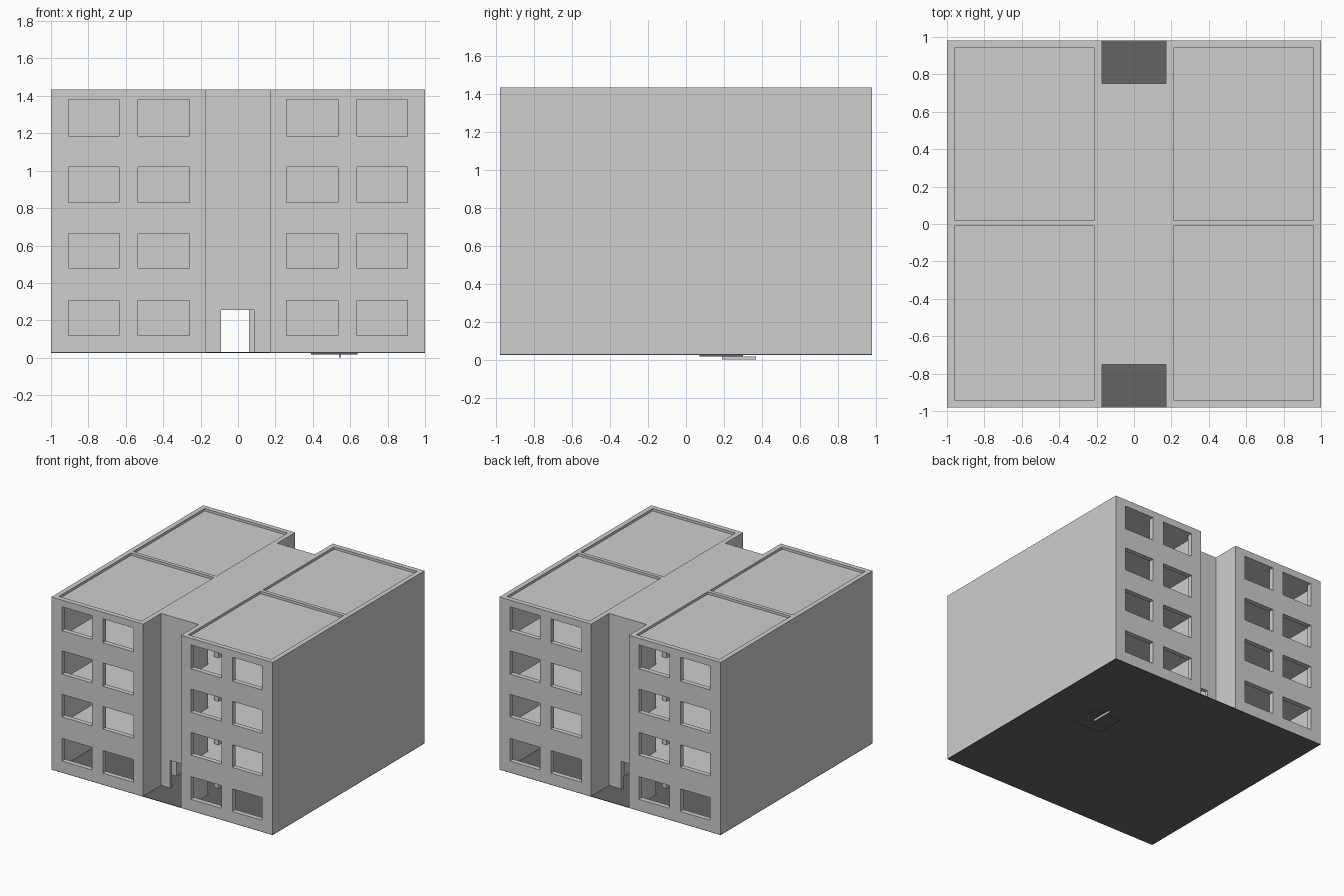
import bpy, bmesh
from mathutils import Vector

if "Cube" in bpy.data.objects:
    bpy.data.objects.remove(bpy.data.objects["Cube"])


def material(name, v):
    m = bpy.data.materials.new(name)
    m.diffuse_color = (v, v, v, 1)
    m.use_nodes = True
    m.node_tree.nodes["Principled BSDF"].inputs["Base Color"].default_value = m.diffuse_color
    return m


GREY = material("wall grey", 0.62)
DARK = material("ground dark grey", 0.13)


def panel(name, axis, pos, thick, u, v, holes=(), mat=GREY):
    """Slab normal to axis from pos to pos+thick, with rectangular holes (u0,u1,v0,v1)."""
    us = sorted({*u, *[h[i] for h in holes for i in (0, 1)]})
    vs = sorted({*v, *[h[i] for h in holes for i in (2, 3)]})
    bm = bmesh.new()
    grid = {}

    def vert(a, b):
        if (a, b) not in grid:
            c = [a, b]
            c.insert(axis, pos)
            grid[a, b] = bm.verts.new(c)
        return grid[a, b]

    for a, b in zip(us, us[1:]):
        for c, d in zip(vs, vs[1:]):
            mu, mv = (a + b) / 2, (c + d) / 2
            if any(h[0] < mu < h[1] and h[2] < mv < h[3] for h in holes):
                continue
            bm.faces.new([vert(a, c), vert(b, c), vert(b, d), vert(a, d)])
    base = bm.faces[:]
    ext = bmesh.ops.extrude_face_region(bm, geom=base, use_keep_orig=True)
    shift = Vector((0, 0, 0))
    shift[axis] = thick
    bmesh.ops.translate(bm, vec=shift,
                        verts=[g for g in ext["geom"] if isinstance(g, bmesh.types.BMVert)])
    bmesh.ops.recalc_face_normals(bm, faces=bm.faces[:])
    me = bpy.data.meshes.new(name)
    bm.to_mesh(me)
    bm.free()
    me.materials.append(mat)
    ob = bpy.data.objects.new(name, me)
    bpy.context.collection.objects.link(ob)
    return ob


def span(a, b, s):
    return sorted((a * s, b * s))


Z0, TOP, W = 0.03, 1.435, 0.04
FLOORS = [0.03, 0.385, 0.74, 1.095]
WINDOW_Z = [(0.12, 0.305), (0.48, 0.665), (0.83, 1.02), (1.185, 1.38)]
WINDOW_X = [(0.26, 0.535), (0.635, 0.905)]

# ground plate
panel("ground_plate", 2, 0.025, 0.005, (-1, 1), (-0.98, 0.98), mat=DARK)

for sx in (-1, 1):
    side = "left" if sx < 0 else "right"
    # blank outer side wall
    panel(side + "_side_wall", 0, 1.0 * sx, -W * sx, (-0.94, 0.94), (Z0, TOP))
    # corridor wall with a flat door on every storey, front and back
    doors = [(*span(0.55, 0.69, sy), f, f + 0.225) for sy in (-1, 1) for f in FLOORS]
    panel(side + "_corridor_wall", 0, 0.17 * sx, W * sx, (-0.94, 0.94), (Z0, TOP), doors)
    # party wall between front and back flats
    room_x = span(0.21, 0.96, sx)
    panel(side + "_party_wall", 1, -0.01, 0.03, room_x, (Z0, TOP))
    for sy in (-1, 1):
        end = side + ("_front" if sy < 0 else "_back")
        # facade with its grid of window openings
        wins = [(*span(a, b, sx), *z) for a, b in WINDOW_X for z in WINDOW_Z]
        panel(end + "_facade", 1, 0.98 * sy, -W * sy, span(0.17, 1.0, sx), (Z0, TOP), wins)
        # storey floors and sunken roof
        room_y = (-0.94, -0.01) if sy < 0 else (0.02, 0.94)
        for i, f in enumerate(FLOORS[1:]):
            panel(f"{end}_floor_{i + 2}", 2, f - 0.03, 0.03, room_x, room_y)
        panel(end + "_roof", 2, 1.385, 0.03, room_x, room_y)

# recessed entrance walls
panel("front_entrance_wall", 1, -0.75, 0.03, (-0.17, 0.17), (Z0, 1.405),
      [(-0.09, 0.085, Z0, 0.255)])
panel("back_entrance_wall", 1, 0.75, -0.03, (-0.17, 0.17), (Z0, 1.405),
      [(-0.09, 0.06, Z0, 0.255)])

# corridor floors and flush roof
for i, f in enumerate(FLOORS[1:]):
    panel(f"corridor_floor_{i + 2}", 2, f - 0.03, 0.03, (-0.17, 0.17), (-0.72, 0.72))
panel("corridor_roof", 2, 1.405, 0.03, (-0.17, 0.17), (-0.75, 0.75))

# small plate and bar under the ground
panel("under_plate", 2, 0.017, 0.008, (0.39, 0.64), (0.07, 0.30), mat=DARK)
panel("under_bar", 2, 0.0, 0.017, (0.54, 0.55), (0.19, 0.37))
